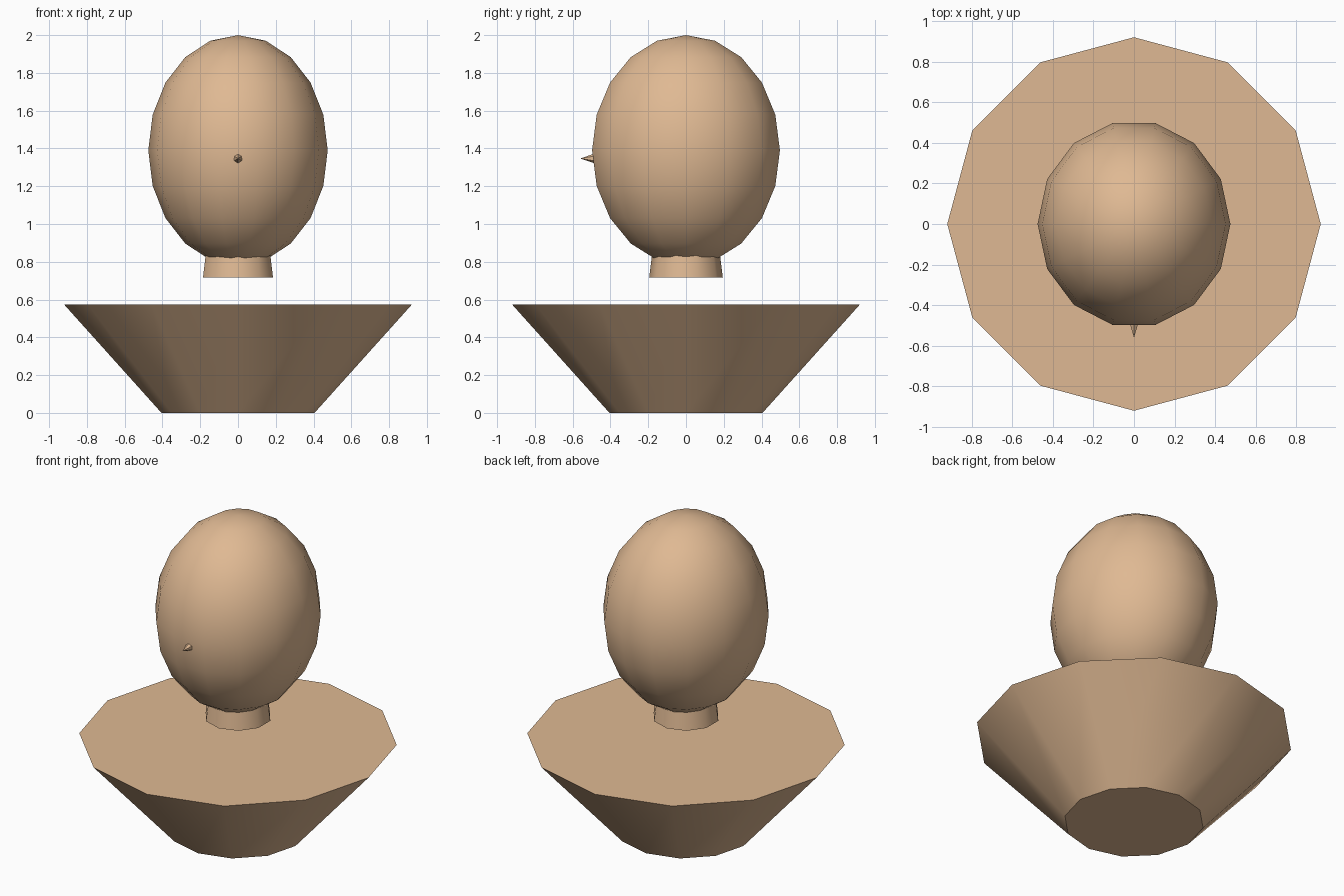
import bpy, bmesh, math
from mathutils import Matrix

if "Cube" in bpy.data.objects:
    bpy.data.objects.remove(bpy.data.objects["Cube"])

skin = bpy.data.materials.new("tan")
skin.diffuse_color = (0.74, 0.485, 0.292, 1)
skin.use_nodes = True
skin.node_tree.nodes["Principled BSDF"].inputs["Base Color"].default_value = skin.diffuse_color


def lathe(name, profile, sides, start=math.pi / 2, scale=(1, 1, 1), matrix=Matrix(), smooth=True):
    """Turn (radius, z) points, listed bottom to top, around z; open ends get flat caps."""
    bm = bmesh.new()
    rings = []
    for r, z in profile:
        n = sides if r > 1e-6 else 1
        rings.append([bm.verts.new((r * math.cos(start + math.tau * i / sides),
                                    r * math.sin(start + math.tau * i / sides), z))
                      for i in range(n)])
    for low, high in zip(rings, rings[1:]):
        for i in range(sides):
            j = (i + 1) % sides
            quad = [low[i % len(low)], low[j % len(low)], high[j % len(high)], high[i % len(high)]]
            face = bm.faces.new(list(dict.fromkeys(quad)))
            face.smooth = smooth
    caps = [bm.faces.new(ring) for ring in (rings[0], rings[-1]) if len(ring) > 1]
    bmesh.ops.recalc_face_normals(bm, faces=bm.faces)
    # keep the rims of the caps crisp
    for cap in caps:
        for edge in cap.edges:
            edge.smooth = False
    bm.transform(matrix @ Matrix.Diagonal((*scale, 1)))
    mesh = bpy.data.meshes.new(name)
    bm.to_mesh(mesh)
    bm.free()
    mesh.materials.append(skin)
    obj = bpy.data.objects.new(name, mesh)
    bpy.context.collection.objects.link(obj)
    return obj


# Flared bust with flat top
lathe("shoulders", [(0.405, 0), (0.92, 0.573)], 12)

# Short neck, floating above the bust and running into the head
lathe("neck", [(0.195, 0.716), (0.168, 0.93)], 10)

# Egg-shaped head
arc = [(math.sin(math.pi * i / 10), -math.cos(math.pi * i / 10)) for i in range(11)]
arc[0], arc[-1] = (0, -1), (0, 1)
lathe("head", arc, 14, start=0, scale=(0.475, 0.51, 0.61),
      matrix=Matrix.Translation((0, 0, 1.39)))

# Tiny pointed nose facing forward
lathe("nose", [(0.027, 0), (0, 0.08)], 6, smooth=False,
      matrix=Matrix.Translation((0, -0.48, 1.347)) @ Matrix.Rotation(math.pi / 2, 4, 'X'))
